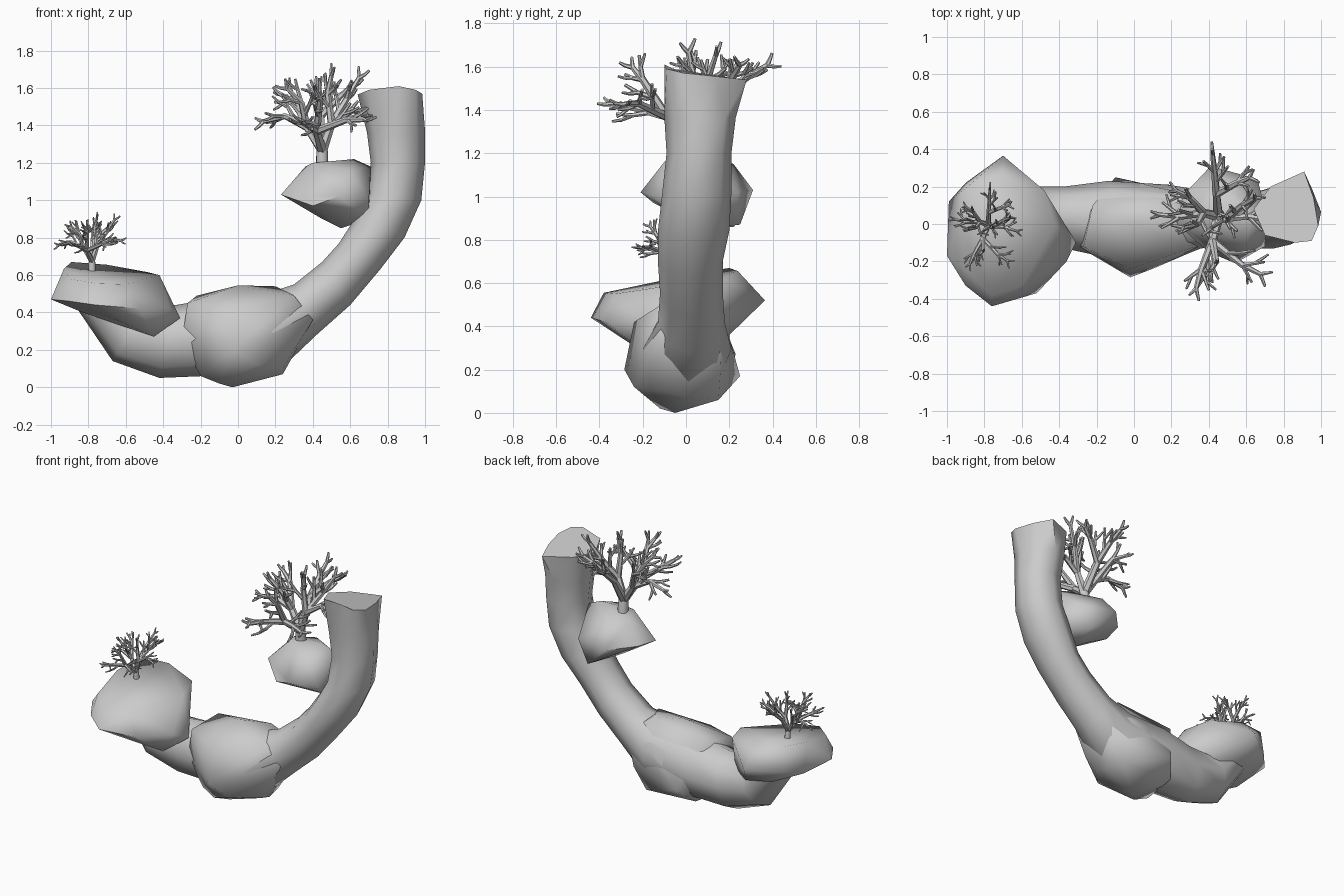
import bpy, bmesh, math, random
from mathutils import Vector, Matrix

if "Cube" in bpy.data.objects:
    bpy.data.objects.remove(bpy.data.objects["Cube"])

random.seed(11)


def finish(bm, name, angle=75):
    bmesh.ops.recalc_face_normals(bm, faces=bm.faces[:])
    me = bpy.data.meshes.new(name)
    bm.to_mesh(me)
    bm.free()
    ob = bpy.data.objects.new(name, me)
    bpy.context.collection.objects.link(ob)
    bpy.ops.object.select_all(action='DESELECT')
    ob.select_set(True)
    bpy.context.view_layer.objects.active = ob
    bpy.ops.object.shade_smooth_by_angle(angle=math.radians(angle))
    return ob


def rock(name, pts):
    bm = bmesh.new()
    for p in pts:
        bm.verts.new(p)
    bmesh.ops.convex_hull(bm, input=bm.verts[:])
    loose = [v for v in bm.verts if not v.link_faces]
    bmesh.ops.delete(bm, geom=loose, context='VERTS')
    return finish(bm, name)


def loft(bm, rings):
    vs = [[bm.verts.new(p) for p in r] for r in rings]
    n = len(vs[0])
    for a, b in zip(vs, vs[1:]):
        for i in range(n):
            j = (i + 1) % n
            bm.faces.new((a[i], a[j], b[j], b[i]))
    bm.faces.new(vs[0][::-1])
    bm.faces.new(vs[-1])


def tube(bm, pts, r0, r1, n=6):
    rings = []
    for k, p in enumerate(pts):
        d = (pts[min(k + 1, len(pts) - 1)] - pts[max(k - 1, 0)]).normalized()
        u = d.cross(Vector((0.31, 0.9, 0.2))).normalized()
        v = d.cross(u)
        r = r0 + (r1 - r0) * k / (len(pts) - 1)
        rings.append([p + r * (math.cos(t) * u + math.sin(t) * v)
                      for t in (2 * math.pi * i / n for i in range(n))])
    loft(bm, rings)


# curved stone arm: inner x,z / outer x,z / y front, y back, sharpest top last
sections = [
    (-.60, .50, -.86, .42, -.12, .20), (-.50, .42, -.67, .14, -.14, .20),
    (-.33, .44, -.42, .05, -.13, .20), (-.10, .48, -.18, .06, -.18, .23),
    (.15, .50, .22, .09, -.20, .21), (.30, .55, .42, .28, -.13, .18),
    (.45, .67, .60, .44, -.12, .17), (.54, .77, .76, .63, -.13, .17),
    (.61, .88, .89, .80, -.13, .20), (.69, 1.03, .98, 1.0, -.11, .21),
    (.71, 1.2, 1.0, 1.2, -.09, .21), (.69, 1.36, 1.0, 1.37, -.10, .23)]
rings = []
for xi, zi, xo, zo, ya, yb in sections:
    ring = []
    for i in range(8):
        t = math.pi * i / 4
        c, s = math.cos(t), math.sin(t)
        ring.append(((xi + xo) / 2 + c * (xo - xi) / 2,
                     (ya + yb) / 2 + s * (yb - ya) / 2,
                     (zi + zo) / 2 + c * (zo - zi) / 2))
    rings.append(ring)
rings.append([(.985, -.01, 1.57), (.96, .14, 1.555), (.91, .28, 1.54), (.73, .2, 1.55),
              (.64, .08, 1.565), (.7, -.06, 1.59), (.86, -.1, 1.61), (.95, -.09, 1.59)])
bm = bmesh.new()
loft(bm, rings)
finish(bm, "stone_arm", 65)

# three boulders
rock("base_rock", [
    (-.03, -.05, 0), (-.1, -.12, .02), (.24, 0, .07), (.2, .15, .06), (-.2, -.1, .06),
    (-.18, .15, .08), (.1, -.24, .12), (-.02, -.285, .2), (-.02, -.24, .42),
    (-.3, -.12, .25), (-.27, -.12, .45), (.3, -.13, .49), (.4, -.11, .36), (.3, -.13, .2),
    (.35, .15, .42), (.29, .16, .2), (-.1, .25, .17), (-.22, .1, .49), (0, 0, .545),
    (.2, .08, .54), (.1, .2, .35), (.24, -.1, .1)])
rock("left_rock", [
    (-.89, .2, .67), (-.7, .24, .655), (-.42, 0, .6), (-.48, .18, .615), (-.6, -.33, .55),
    (-.76, -.38, .555), (-.9, -.25, .58), (-.93, 0, .635), (-1, -.17, .47), (-.99, .12, .48),
    (-.7, .365, .52), (-.9, .22, .5), (-.31, -.1, .37), (-.36, -.2, .42), (-.52, -.37, .42),
    (-.76, -.44, .44), (-.9, -.33, .46), (-.45, -.18, .27), (-.42, .05, .31),
    (-.65, -.3, .36), (-.83, -.1, .4), (-.8, .2, .4), (-.6, .2, .36)])
rock("upper_rock", [
    (.23, 0, 1.03), (.26, .15, 1.04), (.41, .31, 1.03), (.66, .24, 1.02), (.4, -.15, .97),
    (.54, -.21, 1.02), (.7, -.12, 1.0), (.4, 0, 1.2), (.36, .1, 1.18), (.45, .22, 1.15),
    (.62, .05, 1.22), (.6, -.1, 1.16), (.71, .05, 1.18), (.55, .08, .85), (.58, .25, .87),
    (.7, 0, .9), (.45, .05, .9)])

# branching coral bush: shared fork nodes, limb points, then random forked twigs
root = Vector((.45, .05, 1.2))
fork = Vector((.45, .04, 1.29))
nodes = {'L': (.37, .06, 1.39), 'R': (.50, .03, 1.41), 'F': (.42, -.09, 1.37), 'B': (.44, .16, 1.45)}
limbs = [
    ('L', (.25, .04, 1.45), (.13, .05, 1.42)),
    ('L', (.30, .14, 1.53), (.22, .18, 1.57)),
    ('L', (.34, .00, 1.52), (.26, -.02, 1.60)),
    ('B', (.43, .28, 1.55), (.42, .38, 1.61)),
    ('B', (.55, .22, 1.56), (.62, .25, 1.61)),
    ('F', (.36, -.24, 1.41), (.33, -.35, 1.43)),
    ('F', (.44, -.20, 1.54), (.41, -.25, 1.60)),
    ('F', (.58, -.22, 1.43), (.68, -.27, 1.43)),
    ('R', (.58, .10, 1.54), (.65, .14, 1.66)),
    ('R', (.48, .03, 1.57), (.50, .01, 1.67)),
    ('R', (.61, .04, 1.48), (.73, .02, 1.46))]


def twig(bm, p, d, length, r, depth):
    mid = p + d * length * 0.55
    end = p + (d + Vector((0, 0, .12))).normalized() * length
    tube(bm, [p, mid, end], r, r * 0.55)
    if depth:
        spread(bm, mid, d, length * 0.6, r * 0.8, depth - 1, 1)


def spread(bm, p, d, length, r, depth, count):
    side = d.orthogonal().normalized()
    side.rotate(Matrix.Rotation(random.uniform(0, 6.28), 3, d))
    for i in range(count):
        s = side if i % 2 == 0 else -side
        twig(bm, p, (d + s * random.uniform(.6, .95)).normalized(),
             length * random.uniform(.8, 1.15), r, depth)


bm = bmesh.new()
tube(bm, [Vector((0, 0, -.03)), (fork - root) * 0.5, fork - root], .036, .03, 8)
for p in nodes.values():
    tube(bm, [fork - root - Vector((0, 0, .02)), Vector(p) - root], .029, .022)
for key, p, q in limbs:
    a, b, c = (Vector(v) - root for v in (nodes[key], p, q))
    tube(bm, [a, b, c], .022, .012)
    spread(bm, a.lerp(b, .5), (b - a).normalized(), .15, .014, 1, 1)
    spread(bm, b, (c - b).normalized(), .12, .013, 1, 2)
    spread(bm, c - (c - b) * .05, (c - b).normalized(), .065, .012, 0, 2)
big = finish(bm, "upper_bush", 50)
big.location = root
small = big.copy()
small.name = "left_bush"
small.location = (-.78, 0, .635)
small.scale = (.57, .57, .57)
small.rotation_euler.z = math.radians(-8)
bpy.context.collection.objects.link(small)
